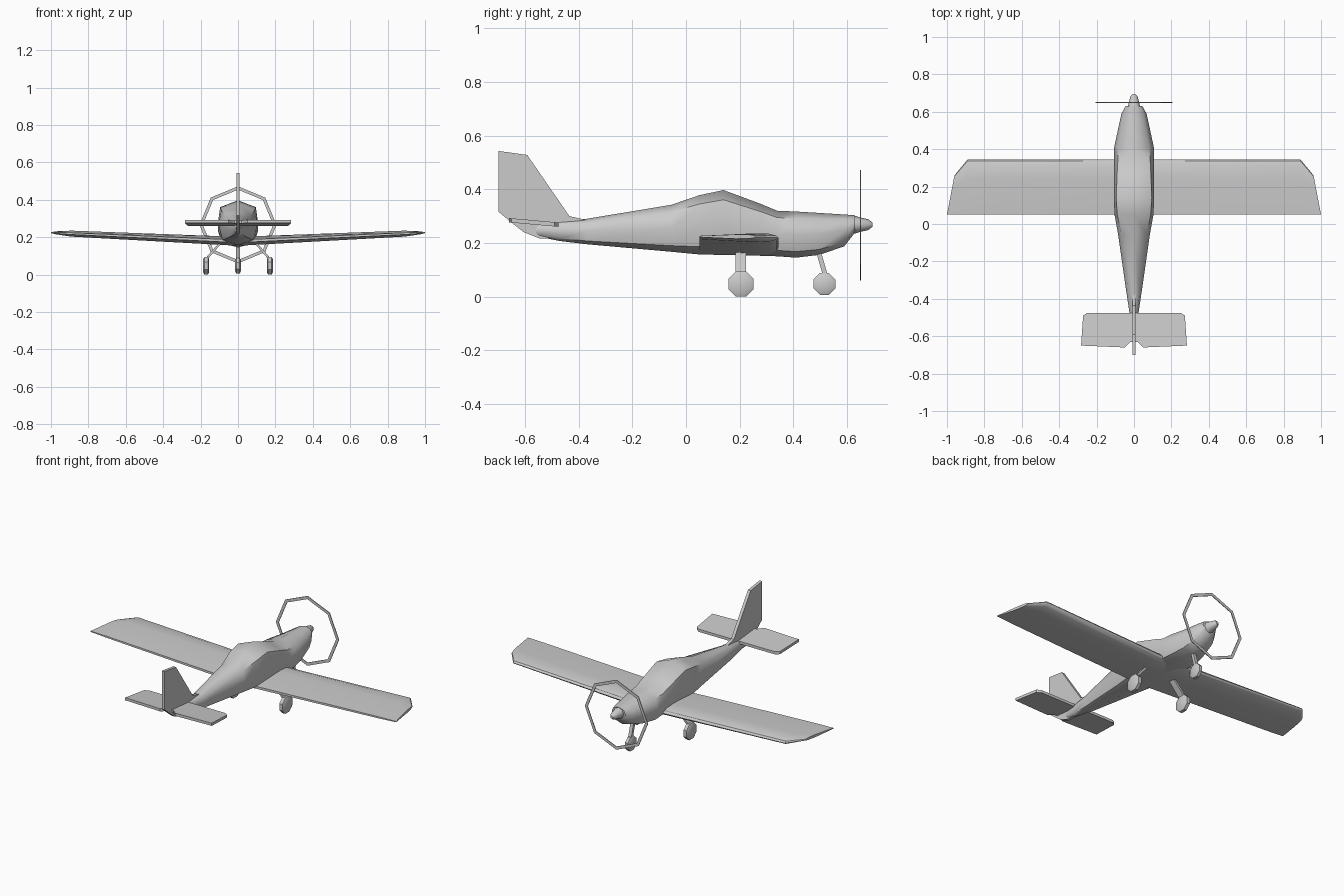
import bpy, bmesh
from math import sin, cos, pi
from mathutils import Vector

if "Cube" in bpy.data.objects:
    bpy.data.objects.remove(bpy.data.objects["Cube"])


def finish(name, bm, smooth=0.0):
    bmesh.ops.recalc_face_normals(bm, faces=bm.faces)
    me = bpy.data.meshes.new(name)
    bm.to_mesh(me)
    bm.free()
    ob = bpy.data.objects.new(name, me)
    bpy.context.collection.objects.link(ob)
    if smooth:
        bpy.ops.object.select_all(action='DESELECT')
        ob.select_set(True)
        bpy.context.view_layer.objects.active = ob
        bpy.ops.object.shade_smooth_by_angle(angle=smooth)
    return ob


def loft(name, rings, smooth=0.0, closed=False):
    """Skin a list of equal-length point rings."""
    bm = bmesh.new()
    vs = [[bm.verts.new(p) for p in r] for r in rings]
    n = len(vs[0])
    pairs = list(zip(vs, vs[1:])) + ([(vs[-1], vs[0])] if closed else [])
    for a, b in pairs:
        for i in range(n):
            j = (i + 1) % n
            bm.faces.new((a[i], a[j], b[j], b[i]))
    if not closed:
        bm.faces.new(vs[0])
        bm.faces.new(vs[-1])
    return finish(name, bm, smooth)


def mirror(ob):
    ob.modifiers.new("mirror", 'MIRROR')


# Fuselage: y, bottom, top, half width, shoulder width ratio
stations = [
    (.63, .238, .303, .045, .75), (.59, .187, .306, .067, .75),
    (.495, .155, .312, .088, .75), (.41, .145, .317, .106, .78),
    (.34, .150, .320, .108, .80), (.28, .152, .345, .108, .83),
    (.14, .155, .397, .108, .88), (.05, .157, .378, .104, .86),
    (-.055, .167, .342, .085, .80), (-.37, .195, .290, .040, .75),
    (-.47, .207, .282, .025, .75), (-.56, .225, .272, .010, .75)]
rings = []
for y, lo, hi, w, s in stations:
    half = [(0, 1), (s, .85), (1, .5), (.8, .13), (0, 0)]
    full = half + [(-a, b) for a, b in half[3:0:-1]]
    rings.append([(a * w, y, lo + b * (hi - lo)) for a, b in full])
loft("fuselage", rings, .9)

# Wing half: leading point, trailing point, half thickness
airfoil = [(0, 0), (.03, .55), (.12, .95), (.35, 1), (1, .3),
           (1, -.3), (.35, -1), (.1, -.8), (.02, -.4)]
sections = [((0, .345, .178), (0, .05, .178), .024),
            ((.89, .345, .219), (.89, .05, .219), .016),
            ((.96, .26, .223), (1.0, .05, .224), .008)]
rings = []
for le, te, h in sections:
    le, te = Vector(le), Vector(te)
    rings.append([le.lerp(te, t) + Vector((0, 0, k * h)) for t, k in airfoil])
mirror(loft("wing", rings, .6))

# Tailplane half
plan = [(0, -.475), (.25, -.475), (.272, -.49), (.283, -.65),
        (.05, -.66), (.02, -.63), (0, -.63)]


def tail_ring(dz):
    return [(x, y, .268 - (y + .475) * .09 + dz) for x, y in plan]


mirror(loft("tailplane", [tail_ring(-.008), tail_ring(.008)]))

# Fin and rudder
side = [(-.70, .543), (-.592, .528), (-.435, .30), (-.37, .285), (-.45, .215),
        (-.548, .217), (-.605, .24), (-.65, .275), (-.70, .317)]
loft("fin", [[(x, y, z) for y, z in side] for x in (-.009, .009)])

# Spinner
loft("spinner", [[(r * cos(a * pi / 4), y, .268 + r * sin(a * pi / 4))
                  for a in range(8)]
                 for y, r in [(.62, .036), (.65, .027), (.68, .020), (.695, .008)]], .9)

# Propeller disc outline: flat octagonal ring
rings = []
for k in range(8):
    a = k * pi / 4
    rings.append([(r * cos(a), y, .266 + r * sin(a))
                  for r, y in [(.206, .648), (.206, .652), (.188, .652), (.188, .648)]])
loft("propeller_ring", rings, closed=True)


# Wheels: bevelled octagons
def wheel(name, x, y, z, r, w):
    rings = []
    for dx, k in [(-1, .75), (-.6, 1), (.6, 1), (1, .75)]:
        rings.append([(x + dx * w, y + r * k * cos((i + .5) * pi / 4),
                       z + r * k * sin((i + .5) * pi / 4)) for i in range(8)])
    return loft(name, rings, .7)


def strut(name, a, b, wx, wy):
    box = [(-wx, -wy), (wx, -wy), (wx, wy), (-wx, wy)]
    return loft(name, [[(p[0] + u, p[1] + v, p[2]) for u, v in box] for p in (a, b)])


mirror(wheel("main_wheel", .17, .205, .047, .051, .016))
mirror(strut("main_strut", (.085, .204, .18), (.168, .204, .085), .008, .019))
wheel("nose_wheel", 0, .516, .047, .044, .015)
strut("nose_strut", (0, .495, .165), (0, .522, .07), .010, .009)
